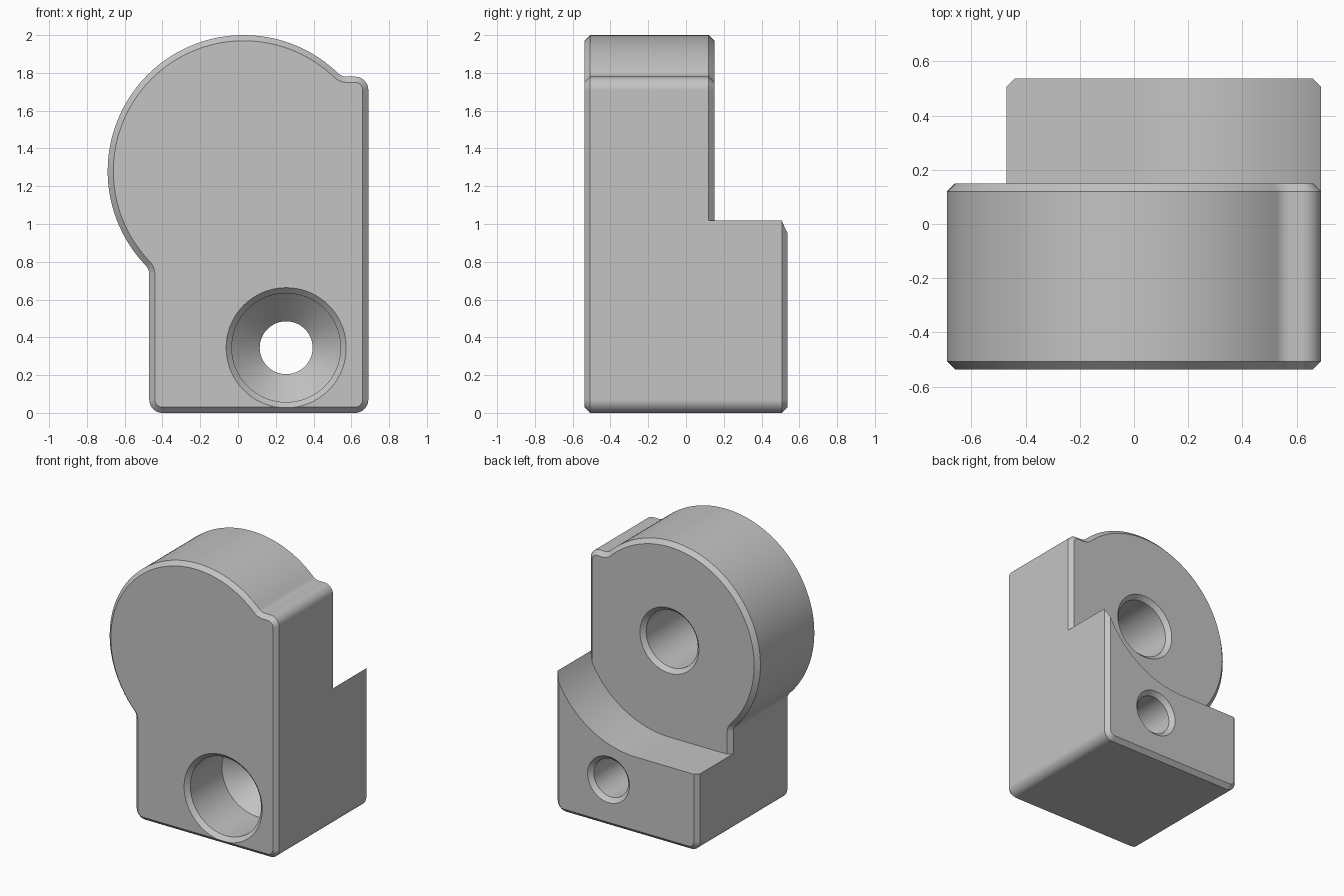
import bpy, bmesh, math
from mathutils import Vector

cube = bpy.data.objects.get("Cube")
if cube:
    bpy.data.objects.remove(cube)

# Main dimensions
CX, CZ, R = 0.03, 1.28, 0.72           # round head
LEFT, RIGHT, SHOULDER = -0.47, 0.69, 1.78
FRONT, STEP, BACK = -0.537, 0.15, 0.537
FILLET, CHAMFER = 0.07, 0.03

grey = bpy.data.materials.new("plain_grey")
grey.use_nodes = True
colour = (0.55, 0.55, 0.55, 1)
grey.diffuse_color = colour
grey.node_tree.nodes["Principled BSDF"].inputs["Base Color"].default_value = colour


def arc(x, z, r, a0, a1, n):
    """Points on an arc, angles in degrees."""
    angles = [math.radians(a0 + (a1 - a0) * i / n) for i in range(n + 1)]
    return [(x + r * math.cos(a), z + r * math.sin(a)) for a in angles]


def make_object(name, bm):
    bmesh.ops.recalc_face_normals(bm, faces=bm.faces)
    mesh = bpy.data.meshes.new(name)
    bm.to_mesh(mesh)
    bm.free()
    mesh.materials.append(grey)
    obj = bpy.data.objects.new(name, mesh)
    bpy.context.collection.objects.link(obj)
    return obj


def prism(name, outline, y0, y1, chamfer_at=()):
    """Extrude an x-z outline along y and chamfer the chosen end rims."""
    bm = bmesh.new()
    face = bm.faces.new([bm.verts.new((x, y0, z)) for x, z in outline])
    ext = bmesh.ops.extrude_face_region(bm, geom=[face], use_keep_orig=True)
    moved = [g for g in ext["geom"] if isinstance(g, bmesh.types.BMVert)]
    bmesh.ops.translate(bm, verts=moved, vec=(0, y1 - y0, 0))
    bmesh.ops.recalc_face_normals(bm, faces=bm.faces)
    rims = [e for e in bm.edges
            if any(all(abs(v.co.y - y) < 1e-5 for v in e.verts) for y in chamfer_at)]
    if rims:
        bmesh.ops.bevel(bm, geom=rims, offset=CHAMFER, offset_type='OFFSET',
                        segments=1, profile=0.5, affect='EDGES')
    return make_object(name, bm)


def lathe(name, x, z, profile, steps=72):
    """Turn a (radius, y) profile around an axis parallel to y."""
    bm = bmesh.new()
    verts = [bm.verts.new((x + r, y, z)) for r, y in profile]
    edges = [bm.edges.new(pair) for pair in zip(verts, verts[1:])]
    bmesh.ops.spin(bm, geom=verts + edges, cent=(x, 0, z), axis=(0, 1, 0),
                   angle=math.tau, steps=steps)
    bmesh.ops.remove_doubles(bm, verts=bm.verts, dist=1e-5)
    return make_object(name, bm)


def combine(target, tool, operation):
    mod = target.modifiers.new(operation.title(), 'BOOLEAN')
    mod.operation, mod.object, mod.solver = operation, tool, 'EXACT'
    bpy.context.view_layer.objects.active = target
    bpy.ops.object.modifier_apply(modifier=mod.name)
    bpy.data.objects.remove(tool)


# Shared rounded foot, listed from left to right
foot = (arc(LEFT + FILLET, FILLET, FILLET, 180, 270, 10)
        + arc(RIGHT - FILLET, FILLET, FILLET, 270, 360, 10))

# Body outline: foot, shoulder corner, round head and its two blending fillets
reach = R + FILLET
top_dz = SHOULDER + FILLET - CZ
top_dx = math.sqrt(reach ** 2 - top_dz ** 2)
side_dx = LEFT - FILLET - CX
side_dz = -math.sqrt(reach ** 2 - side_dx ** 2)
top_angle = math.degrees(math.atan2(top_dz, top_dx))
side_angle = math.degrees(math.atan2(side_dz, side_dx)) + 360
outline = (foot
           + arc(RIGHT - FILLET, SHOULDER - FILLET, FILLET, 0, 90, 10)
           + arc(CX + top_dx, CZ + top_dz, FILLET, 270, 180 + top_angle, 6)
           + arc(CX, CZ, R, top_angle, side_angle, 72)[1:]
           + arc(CX + side_dx, CZ + side_dz, FILLET, side_angle - 180, 0, 6)[1:])
body = prism("clamp_body", outline, FRONT, STEP, (FRONT, STEP))

# Rear block, scooped concentric with the head and flat on the far side
block_outline = foot + [(RIGHT, 1.5), (LEFT, 1.5)]
block = prism("rear_block", block_outline, 0.05, BACK, (BACK,))
scoop_r = 0.71
scoop = ([(-1, CZ - scoop_r)] + arc(CX, CZ, scoop_r, 270, 360, 32)
         + [(1, CZ), (1, 2), (-1, 2)])
combine(block, prism("scoop_cutter", scoop, -0.2, 1), 'DIFFERENCE')
combine(body, block, 'UNION')

# Counterbored through hole with a conical seat
through = [(0, FRONT - 0.06), (0.378, FRONT - 0.06), (0.288, FRONT + CHAMFER),
           (0.288, -0.14), (0.14, 0.01), (0.14, BACK - CHAMFER),
           (0.23, BACK + 0.06), (0, BACK + 0.06)]
combine(body, lathe("bolt_hole_cutter", 0.255, 0.345, through), 'DIFFERENCE')

# Blind bore in the rear of the head
bore = [(0, -0.4), (0.21, -0.4), (0.21, STEP - CHAMFER),
        (0.3, STEP + 0.06), (0, STEP + 0.06)]
combine(body, lathe("head_bore_cutter", CX, CZ, bore), 'DIFFERENCE')

# Smooth curves with crisp chamfers
bpy.ops.object.select_all(action='DESELECT')
body.select_set(True)
bpy.context.view_layer.objects.active = body
bpy.ops.object.shade_smooth_by_angle(angle=math.radians(25))
normals = body.modifiers.new("Flat faces", 'WEIGHTED_NORMAL')
normals.keep_sharp = True
